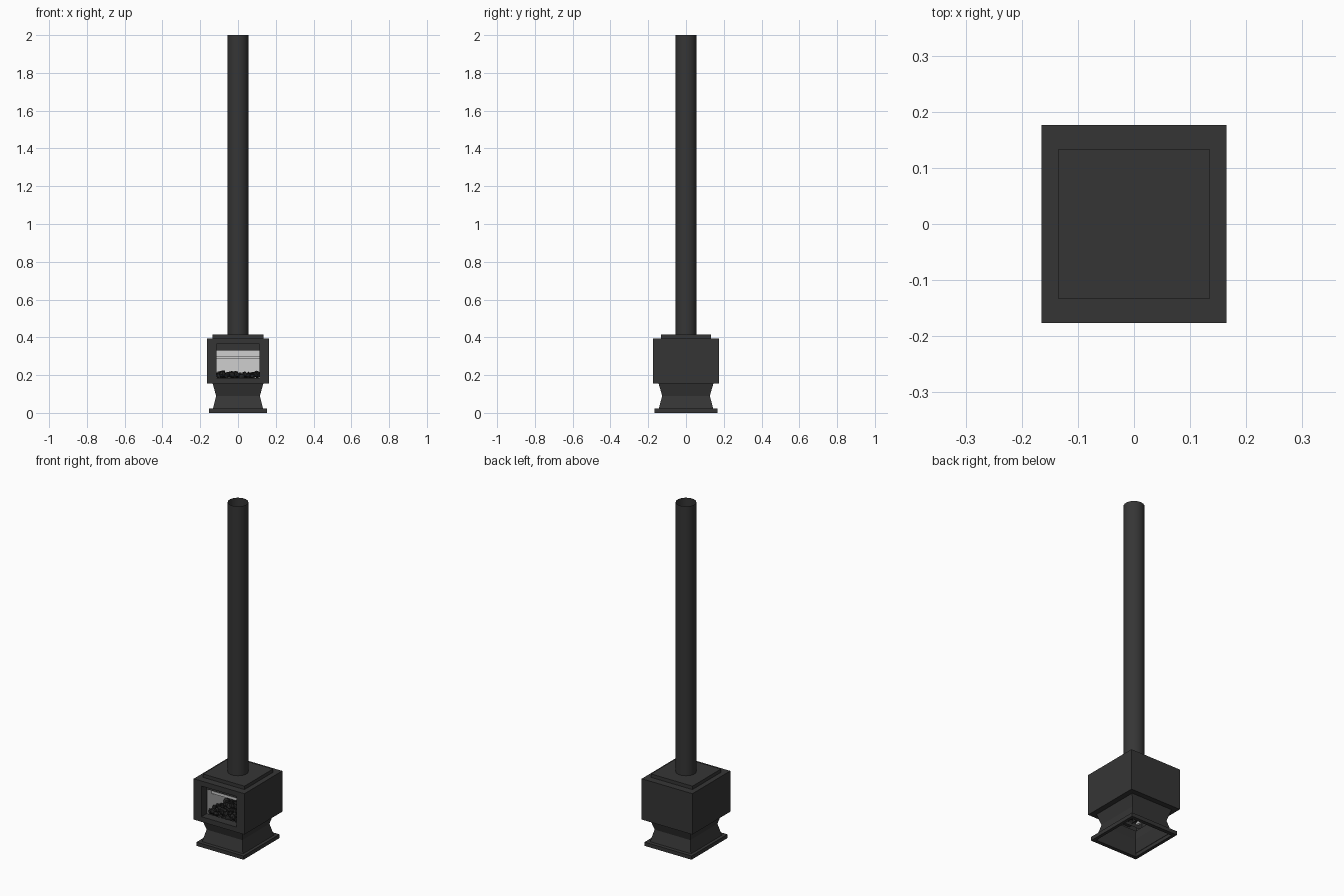
import bpy, bmesh, math, random
from mathutils import Vector, Matrix

if "Cube" in bpy.data.objects:
    bpy.data.objects.remove(bpy.data.objects["Cube"])

random.seed(4)


def material(name, value):
    m = bpy.data.materials.new(name)
    m.diffuse_color = (value, value, value, 1)
    m.use_nodes = True
    m.node_tree.nodes["Principled BSDF"].inputs["Base Color"].default_value = m.diffuse_color
    return m


IRON = material("dark iron", 0.036)
BRICK = material("pale firebrick", 0.62)
COAL = material("black coal", 0.018)


def finish(name, bm, mat):
    bmesh.ops.recalc_face_normals(bm, faces=bm.faces)
    me = bpy.data.meshes.new(name)
    bm.to_mesh(me)
    bm.free()
    me.materials.append(mat)
    ob = bpy.data.objects.new(name, me)
    bpy.context.collection.objects.link(ob)
    return ob


def skin(name, loops, mat, cap_end=False, skip_front=False):
    """Bridge a list of four-point loops; the first side of each loop is the front."""
    bm = bmesh.new()
    rings = [[bm.verts.new(p) for p in lp] for lp in loops]
    for k, (a, b) in enumerate(zip(rings, rings[1:])):
        for i in range(4):
            if skip_front and i == 0 and k == 1:
                continue
            j = (i + 1) % 4
            bm.faces.new((a[i], a[j], b[j], b[i]))
    if cap_end:
        bm.faces.new(rings[-1])
    return finish(name, bm, mat)


def flat(hx, hy, z):
    return [(-hx, -hy, z), (hx, -hy, z), (hx, hy, z), (-hx, hy, z)]


def upright(hx, z0, z1, y):
    return [(-hx, y, z0), (hx, y, z0), (hx, y, z1), (-hx, y, z1)]


def box(name, x, y, z, mat):
    bm = bmesh.new()
    bmesh.ops.create_cube(bm, size=1)
    for v in bm.verts:
        v.co = [r[0] if c < 0 else r[1] for c, r in zip(v.co, (x, y, z))]
    return finish(name, bm, mat)


# Base plate and waisted pedestal, hollow and open underneath
skin("base_plate", [flat(.135, .145, .02), flat(.135, .145, 0), flat(.153, .167, 0),
                    flat(.153, .167, .022), flat(.135, .145, .022)], IRON)
skin("pedestal", [flat(.133, .145, .02), flat(.116, .126, .09),
                  flat(.134, .145, .155)], IRON)

# Stove body: underside rim, walls and top, with the front left for the door frame
HX, HY, Z0, Z1 = .165, .176, .155, .395
skin("stove_body", [flat(.134, .145, Z0), flat(HX, HY, Z0), flat(HX, HY, Z1)],
     IRON, cap_end=True, skip_front=True)
skin("door_frame", [upright(HX, Z0, Z1, -HY), upright(.115, .185, .365, -HY),
                    upright(.115, .185, .365, -.125), upright(.16, .16, .39, -.125)], IRON)
box("window_lintel", (-.115, .115), (-.13, -.12), (.33, .365), IRON)
box("top_plate", (-.135, .135), (-.133, .133), (.395, .415), IRON)

# Firebrick lining and baffle, in mirrored halves
for side, s in (("left", -1), ("right", 1)):
    box(side + "_side_brick", sorted((s * .115, s * .13)), (-.12, .15), (.175, .385), BRICK)
    box(side + "_back_brick", sorted((0, s * .13)), (.135, .15), (.175, .385), BRICK)
    box(side + "_baffle", sorted((0, s * .115)), (-.08, .135), (.285, .30), BRICK)

# Grate bars under the fire
for i in range(7):
    x = -.09 + i * .03
    box(f"grate_bar_{i + 1}", (x - .004, x + .004), (-.125, .135), (.176, .184), IRON)

# Bed of jagged coals
bm = bmesh.new()
for ix in range(10):
    for iy in range(7):
        r = random.uniform(.013, .018)
        pos = Vector((-.101 + ix * .0225 + random.uniform(-.004, .004),
                      -.108 + iy * .034 + random.uniform(-.008, .008),
                      random.uniform(.192, .207)))
        rot = Matrix.Rotation(random.uniform(0, 6.28), 4, Vector((random.random(), 1, random.random())))
        new = bmesh.ops.create_icosphere(bm, subdivisions=1, radius=r,
                                         matrix=Matrix.Translation(pos) @ rot)["verts"]
        for v in new:
            v.co = pos + (v.co - pos) * random.uniform(.65, 1.3)
            v.co.x = max(-.114, min(.114, v.co.x))
finish("coal_bed", bm, COAL)

# Open flue pipe
bm = bmesh.new()
bmesh.ops.create_cone(bm, cap_ends=False, segments=32, radius1=.055, radius2=.055, depth=1.585,
                      matrix=Matrix.Translation((0, 0, .415 + 1.585 / 2)))
pipe = finish("flue_pipe", bm, IRON)
for p in pipe.data.polygons:
    p.use_smooth = True
